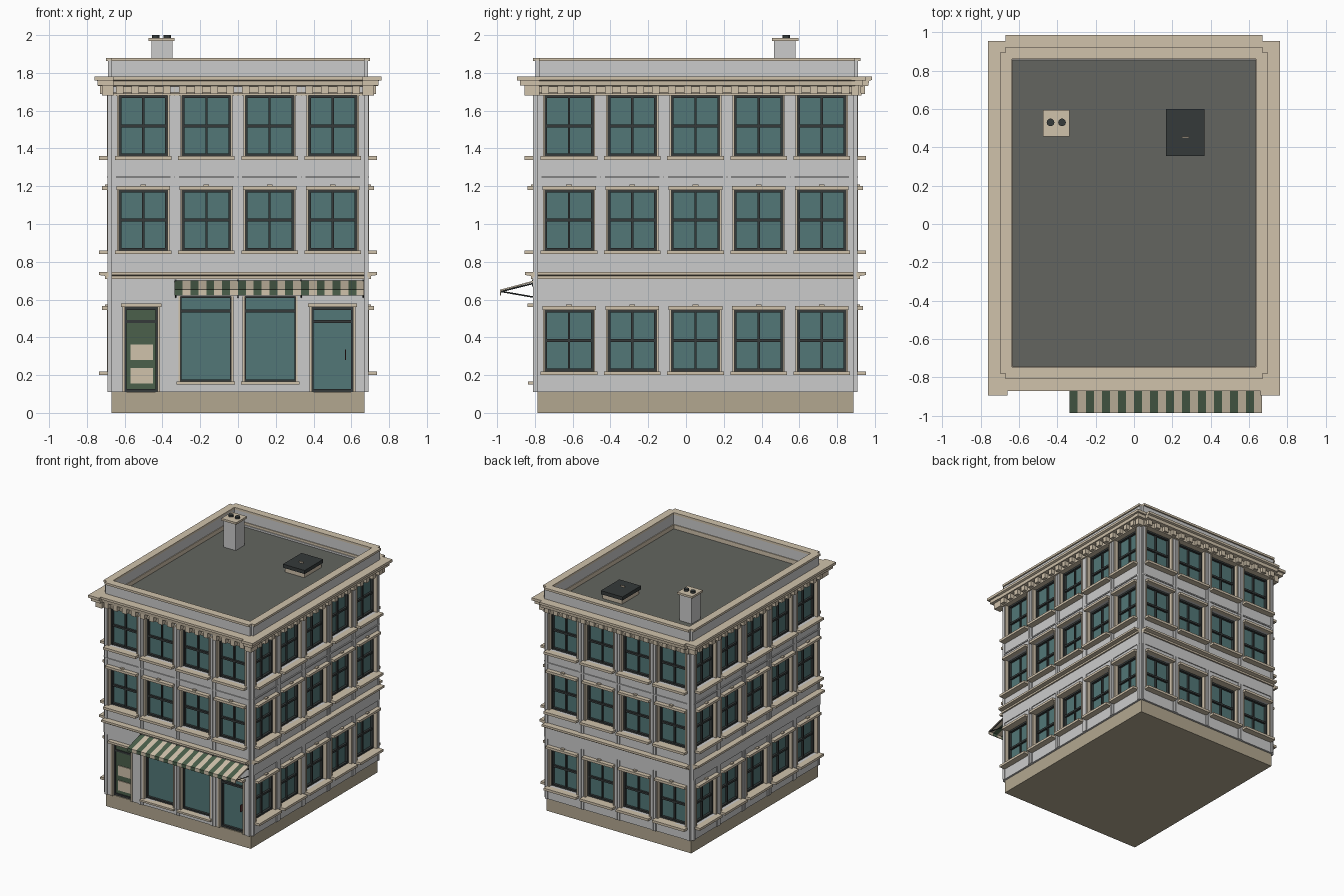
import bpy, bmesh, math
from mathutils import Vector, Matrix

if "Cube" in bpy.data.objects:
    bpy.data.objects.remove(bpy.data.objects["Cube"])

B = 0.3345                      # bay width
HX, HY, CY = 2 * B, 2.5 * B, 0.05
BAYS = [4, 5, 4, 5]             # front, right, back, left
SKIN = .016                     # outer face of the wall panels


def mat(name, c):
    m = bpy.data.materials.new(name)
    m.diffuse_color = (*c, 1)
    m.use_nodes = True
    m.node_tree.nodes["Principled BSDF"].inputs["Base Color"].default_value = m.diffuse_color
    return m


GREY = mat("wall_grey", (0.56, 0.56, 0.575))
TAN = mat("stone", (0.63, 0.54, 0.41))
BASE = mat("base_stone", (0.45, 0.39, 0.28))
DARK = mat("dark_metal", (0.035, 0.042, 0.042))
GLASS = mat("glass", (0.085, 0.185, 0.185))
ROOF = mat("roofing", (0.125, 0.13, 0.115))
GREEN = mat("green", (0.07, 0.115, 0.07))
RED = mat("handle", (0.12, 0.04, 0.04))

parts = {}


def part(name, m):
    return parts.setdefault(name, (bmesh.new(), m))[0]


def box(name, m, a, b):
    a, b = Vector(a), Vector(b)
    s = b - a
    M = Matrix.Translation((a + b) / 2) @ Matrix.Diagonal((abs(s.x), abs(s.y), abs(s.z), 1))
    bmesh.ops.create_cube(part(name, m), size=1, matrix=M)


def pos(side, u, d, z, cy=CY):
    """Wall coordinates: u along the wall, d outward from it."""
    return [(u, cy - HY - d, z), (HX + d, cy + u, z),
            (-u, cy + HY + d, z), (-HX - d, cy - u, z)][side]


def wbox(name, m, side, u0, u1, d0, d1, z0, z1):
    box(name, m, pos(side, u0, d0, z0), pos(side, u1, d1, z1))


def strips(name, m, profile, cy=CY):
    """Extrude a (d, z) profile along each wall, stopping at the notched corners."""
    bm = part(name, m)
    n = len(profile)
    for side, bays in enumerate(BAYS):
        h = bays * B / 2
        p, q = [[bm.verts.new(pos(side, u, d, z, cy)) for d, z in profile] for u in (-h, h)]
        for k in range(n):
            bm.faces.new((p[k], q[k], q[(k + 1) % n], p[(k + 1) % n]))
        bm.faces.new(p)
        bm.faces.new(q)


def wall(side, z0, z1, holes):
    """Wall skin with rectangular openings (u0, u1, za, zb)."""
    h = BAYS[side] * B / 2
    u = -h
    for a, b, za, zb in holes:
        wbox("walls", GREY, side, u, a, -.035, SKIN, z0, z1)
        if za > z0:
            wbox("walls", GREY, side, a, b, -.035, SKIN, z0, za)
        wbox("walls", GREY, side, a, b, -.035, SKIN, zb, z1)
        u = b
    wbox("walls", GREY, side, u, h, -.035, SKIN, z0, z1)


def frame(side, a, b, za, zb, bars_u=(), bars_z=(), w=.014):
    """Glass pane with dark frame and glazing bars."""
    wbox("window_glass", GLASS, side, a, b, -.034, -.028, za, zb)
    for e in (a, b - w):
        wbox("window_frames", DARK, side, e, e + w, -.03, -.006, za, zb)
    for e in (za, zb - w):
        wbox("window_frames", DARK, side, a, b, -.03, -.008, e, e + w)
    for e in bars_u:
        wbox("window_frames", DARK, side, e - .006, e + .006, -.03, -.014, za, zb)
    for e in bars_z:
        wbox("window_frames", DARK, side, a, b, -.03, -.011, e - .008, e + .008)


def window(side, c, z0, z1, head):
    frame(side, c - .13, c + .13, z0, z1, (c,), ((z0 + z1) / 2,))
    wbox("window_sills", TAN, side, c - .15, c + .15, -.03, .068, z0 - .02, z0)
    for s in (-1, 1):
        wbox("window_jambs", TAN, side, c + s * .128, c + s * .138, -.03, .024, z0, z1)
    if head:
        wbox("window_heads", TAN, side, c - .142, c + .142, -.03, .052, z1, z1 + .02)
        wbox("window_heads", TAN, side, c - .015, c + .015, 0, .034, z1 + .02, z1 + .029)


# base, core and roof deck
box("base", BASE, (-HX, CY - HY, 0), (HX, CY + HY, .11))
k = .035
box("core", GREY, (-HX + k, CY - HY + k, .11), (HX - k, CY + HY - k, 1.70))
box("roof_deck", ROOF, (-HX + .02, CY - HY + .02, 1.70), (HX - .02, CY + HY - .02, 1.745))

SHOP = [(-.605, -.42, .11, .56), (-.31, -.03, .165, .62), (.03, .31, .165, .62), (.385, .615, .11, .56)]
FLOORS = [(.11, .72, .22, .545), (.72, 1.25, .86, 1.18), (1.25, 1.76, 1.36, 1.68)]
for side, n in enumerate(BAYS):
    h = n * B / 2
    cs = [(i + .5) * B - h for i in range(n)]
    for f, (z0, z1, a, b) in enumerate(FLOORS):
        shop = side == 0 and f == 0
        wall(side, z0, z1, SHOP if shop else [(c - .13, c + .13, a, b) for c in cs])
        if not shop:
            for c in cs:
                window(side, c, a, b, f < 2)
        # half pilasters at both edges of every bay
        top = .62 if f == 0 else z1
        for c in cs:
            for s in (-1, 1):
                wbox("pilasters", GREY, side, c + s * (B / 2 - .022), c + s * (B / 2 - .002),
                     0, .023, z0, top)
    # brackets under the cornice
    for i in range(n * 4):
        u = (i + .5) * B / 4 - h
        wbox("cornice_brackets", TAN, side, u - .02, u + .02, 0, .062, 1.688, 1.735)

# horizontal bands, belt course, cornice and parapet
strips("ground_fascia", GREY, [(0, .615), (.023, .615), (.023, .72), (0, .72)])
strips("floor_band", GREY, [(0, 1.243), (.024, 1.243), (.024, 1.253), (0, 1.253)])
strips("belt_course", TAN, [(0, .71), (.035, .71), (.035, .725), (.067, .73), (.067, .747), (0, .747)])
C2 = CY + .0075
strips("cornice", TAN, [(-.02, 1.68), (.036, 1.68), (.036, 1.692), (.03, 1.696), (.03, 1.728), (.072, 1.732),
                        (.075, 1.757), (.091, 1.763), (.091, 1.782), (-.02, 1.782)], C2)
for sx in (-1, 1):              # stepped corner blocks of the cornice
    for e, z0, z1 in ((.04, 1.68, 1.732), (.016, 1.732, 1.76), (0, 1.76, 1.782)):
        for y0, y1 in ((-.895 + e, -.775), (.875, .953 - e)):
            box("cornice_corners", TAN, (sx * .66, y0, z0), (sx * (.761 - e), y1, z1))
strips("parapet", GREY, [(-.03, 1.70), (.018, 1.70), (.018, 1.865), (-.03, 1.865)], C2)
strips("parapet_coping", TAN, [(-.034, 1.862), (.03, 1.862), (.03, 1.88), (-.034, 1.88)], C2)
strips("roof_flashing", TAN, [(-.036, 1.72), (-.028, 1.72), (-.028, 1.78), (-.036, 1.78)], C2)

# shop windows
for a, b, za, zb in SHOP[1:3]:
    frame(0, a, b, za, zb, (), (.54,), .012)
    wbox("window_sills", TAN, 0, a - .015, b + .015, -.03, .05, .15, .165)
    for e in (a, b):
        wbox("window_jambs", TAN, 0, e - .006, e + .006, -.03, .024, za, zb)
# doors with heads
for a, b, za, zb in (SHOP[0], SHOP[3]):
    frame(0, a, b, za, zb, (), (.483,), .016)
    wbox("door_heads", TAN, 0, a - .015, b + .015, -.03, .052, .56, .578)
    for e in (a, b):
        wbox("window_jambs", TAN, 0, e - .006, e + .006, -.03, .024, za, zb)
wbox("side_door", GREEN, 0, -.59, -.435, -.03, -.018, .12, .545)
for z in (.155, .28):
    wbox("side_door_panels", TAN, 0, -.57, -.45, -.02, -.012, z, z + .082)
wbox("shop_door_handle", RED, 0, .567, .573, -.03, 0, .28, .335)

# striped awning: sloped top with valance, one strip per stripe
N, X0, X1 = 24, -.335, .668
w = (X1 - X0) / N
prof = [(-.79, .705), (-.985, .652), (-.985, .622), (-.979, .622), (-.979, .646), (-.79, .697)]
for i in range(N):
    bm = part("awning_green_stripes", GREEN) if i % 2 == 0 else part("awning_cream_stripes", TAN)
    l, r = [[bm.verts.new((X0 + (i + e) * w, y, z)) for y, z in prof] for e in (0, 1)]
    for j in range(6):
        bm.faces.new((l[j], r[j], r[(j + 1) % 6], l[(j + 1) % 6]))
    for s in (l, r):
        for q in ((0, 1, 4, 5), (1, 2, 3, 4)):
            bm.faces.new([s[t] for t in q])


def rod(name, m, a, b, r, seg):
    a, b = Vector(a), Vector(b)
    M = Matrix.Translation((a + b) / 2) @ (b - a).to_track_quat('Z', 'Y').to_matrix().to_4x4()
    bmesh.ops.create_cone(part(name, m), cap_ends=True, segments=seg, radius1=r, radius2=r,
                          depth=(b - a).length, matrix=M)


# awning support arms
for x in (X0 + .005, 0, B, X1 - .005):
    rod("awning_arms", DARK, (x, -.79, .61), (x, -.98, .643), .004, 6)
    rod("awning_arms", DARK, (x, -.79, .69), (x, -.98, .643), .004, 6)
    box("awning_arms", DARK, (x - .005, -.815, .67), (x + .005, -.79, .705))

# chimney
box("chimney", GREY, (-.458, .465, 1.72), (-.347, .58, 1.97))
box("chimney_cap", TAN, (-.474, .455, 1.968), (-.335, .595, 1.985))
for x in (-.435, -.375):
    rod("chimney_pots", DARK, (x, .53, 1.98), (x, .53, 2.0), .02, 12)

# roof hatch
box("hatch_curb", TAN, (.178, .365, 1.73), (.358, .59, 1.782))
box("hatch_lid", DARK, (.168, .355, 1.782), (.368, .60, 1.812))
box("hatch_handle", TAN, (.25, .449, 1.812), (.286, .455, 1.824))

# turn every collected part into an object
for name, (bm, m) in parts.items():
    bmesh.ops.recalc_face_normals(bm, faces=bm.faces)
    me = bpy.data.meshes.new(name)
    bm.to_mesh(me)
    bm.free()
    me.materials.append(m)
    bpy.context.collection.objects.link(bpy.data.objects.new(name, me))
